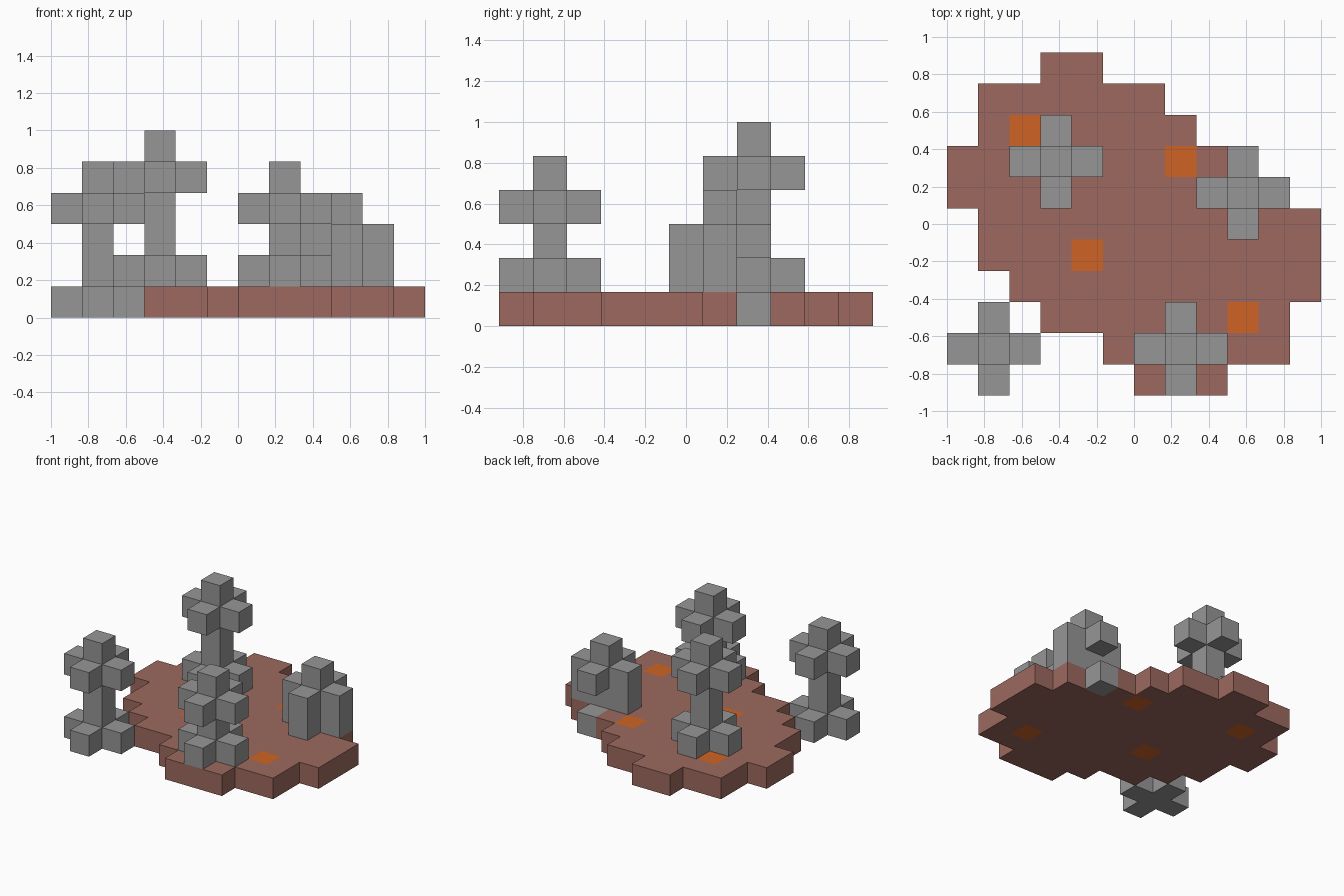
import bpy
import bmesh
import math
from mathutils import Vector

cube = bpy.data.objects.get("Cube")
if cube:
    bpy.data.objects.remove(cube, do_unlink=True)

UNIT = 1 / 6
ORIGIN = Vector((-1, -5.5 * UNIT, 0))


def make_material(name, rgb):
    mat = bpy.data.materials.new(name)
    mat.use_nodes = True
    mat.diffuse_color = (*rgb, 1)
    mat.node_tree.nodes["Principled BSDF"].inputs["Base Color"].default_value = (*rgb, 1)
    return mat


stone = make_material("stone grey", (0.305, 0.305, 0.305))
clay = make_material("clay brown", (0.332, 0.141, 0.112))
ember = make_material("ember orange", (0.63, 0.127, 0.018))


def build_blocks(name, cells, materials):
    """Skin a dict of grid cell -> material index, keeping only outer faces."""
    bm = bmesh.new()
    for cell, index in cells.items():
        centre = Vector(cell) + Vector((0.5, 0.5, 0.5))
        for axis in range(3):
            for sign in (-1, 1):
                normal = Vector((0, 0, 0))
                normal[axis] = sign
                if tuple(int(c + n) for c, n in zip(cell, normal)) in cells:
                    continue
                u = Vector((normal.y, normal.z, normal.x)) / 2
                v = normal.cross(u)
                mid = centre + normal / 2
                corners = (mid - u - v, mid + u - v, mid + u + v, mid - u + v)
                face = bm.faces.new([bm.verts.new(ORIGIN + c * UNIT) for c in corners])
                face.material_index = index
    bmesh.ops.remove_doubles(bm, verts=bm.verts, dist=0.001)
    # merge flat neighbours of the same colour
    bmesh.ops.dissolve_limit(bm, angle_limit=math.radians(1), verts=bm.verts[:],
                             edges=bm.edges[:], delimit={'MATERIAL'})
    mesh = bpy.data.meshes.new(name)
    bm.to_mesh(mesh)
    bm.free()
    for mat in materials:
        mesh.materials.append(mat)
    obj = bpy.data.objects.new(name, mesh)
    bpy.context.collection.objects.link(obj)
    return obj


# Ground slab: first and last column of each row, front to back
rows = [(6, 8), (5, 10), (3, 10), (2, 11), (1, 11), (1, 11),
        (0, 10), (0, 8), (1, 7), (1, 6), (3, 4)]
embers = {(9, 2), (4, 4), (7, 7), (2, 8)}
ground = {(i, j, 0): int((i, j) in embers)
          for j, (first, last) in enumerate(rows) for i in range(first, last + 1)}
build_blocks("ground", ground, [clay, ember])

ARMS = ((1, 0), (-1, 0), (0, 1), (0, -1))


# Pillars: a trunk with a cross at the foot and another near the top
def build_pillar(name, i, j, base, top):
    cells = {(i, j, k): 0 for k in range(base, top)}
    for k in (base, top - 2):
        cells.update({(i + a, j + b, k): 0 for a, b in ARMS})
    build_blocks(name, cells, [stone])


build_pillar("front_right_pillar", 1, 1, 0, 5)
build_pillar("front_left_pillar", 7, 1, 1, 5)
build_pillar("back_pillar", 3, 7, 1, 6)

# Boulder: taller core, three full sides and one overhanging side
boulder = {(9, 6, k): 0 for k in range(1, 4)}
boulder.update({(9 + a, 6 + b, k): 0 for a, b in ARMS if b != 1 for k in (1, 2)})
boulder[(9, 7, 2)] = 0
build_blocks("boulder", boulder, [stone])
build_blocks("sunken_stone", {(9, 7, 0): 0}, [stone])
